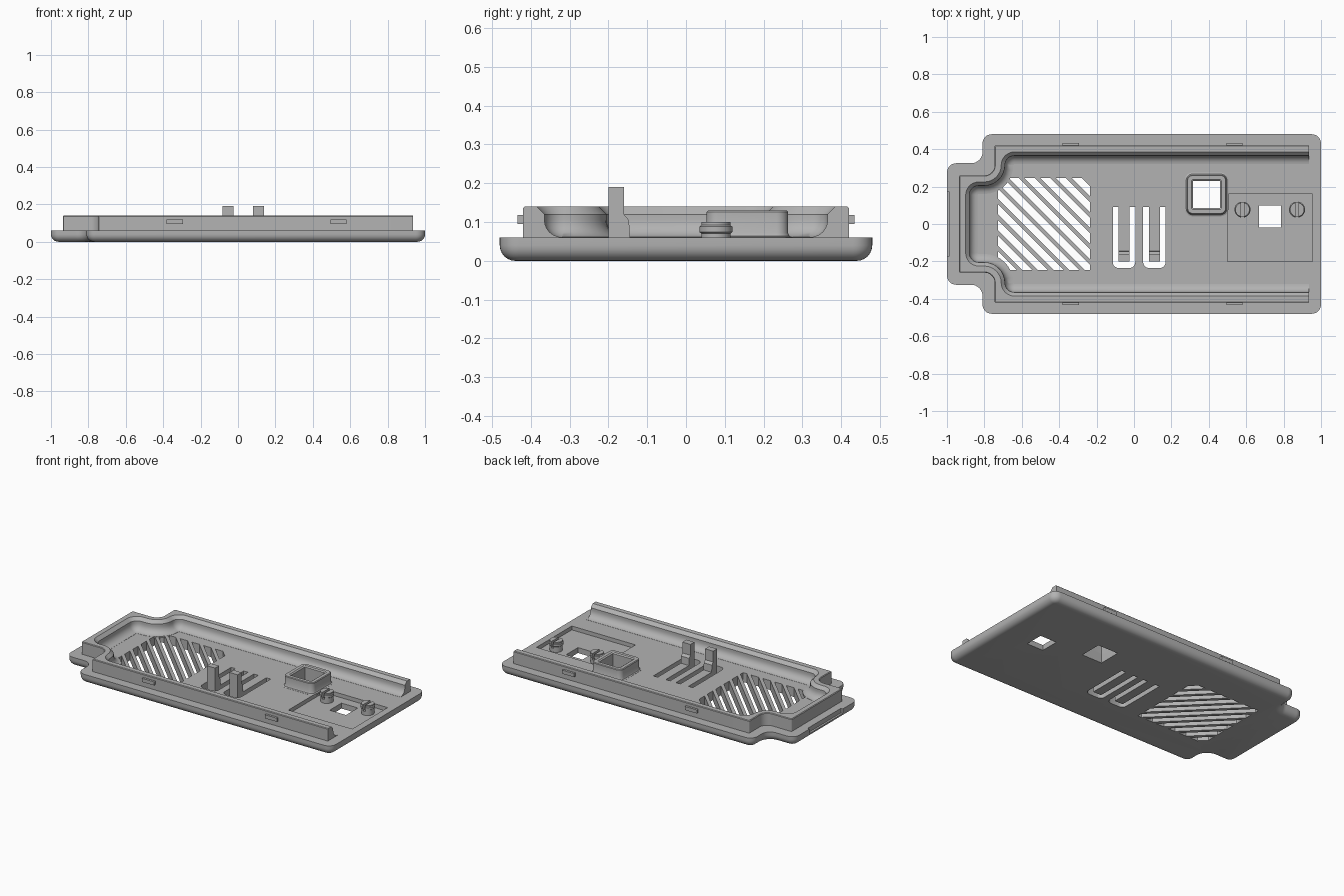
import bpy, bmesh, math
from mathutils import Vector

if "Cube" in bpy.data.objects:
    bpy.data.objects.remove(bpy.data.objects["Cube"])

grey = bpy.data.materials.new("plastic grey")
grey.diffuse_color = (0.45, 0.45, 0.45, 1)
grey.use_nodes = True
grey.node_tree.nodes["Principled BSDF"].inputs["Base Color"].default_value = grey.diffuse_color


def finish(name, bm):
    """Turn a bmesh into a smooth-by-angle grey object."""
    bmesh.ops.recalc_face_normals(bm, faces=bm.faces)
    me = bpy.data.meshes.new(name)
    bm.to_mesh(me)
    bm.free()
    me.materials.append(grey)
    ob = bpy.data.objects.new(name, me)
    bpy.context.collection.objects.link(ob)
    return ob


def rounded(corners, closed=True, seg=8):
    """Round right-angled corners given as (x, y, radius)."""
    n, out = len(corners), []
    for i, (x, y, r) in enumerate(corners):
        p = Vector((x, y))
        if not closed and i in (0, n - 1):
            out.append(p)
            continue
        u = (Vector(corners[i - 1][:2]) - p).normalized()
        v = (Vector(corners[(i + 1) % n][:2]) - p).normalized()
        c = p + (u + v) * r
        for k in range(seg + 1):
            t = math.pi / 2 * k / seg
            out.append(c - r * (v * math.cos(t) + u * math.sin(t)))
    return out


def loft(bm, rings, around=True, wrap=False):
    """Skin (points, z) rings; cap whatever stays open."""
    vs = [[bm.verts.new((p[0], p[1], z)) for p in pts] for pts, z in rings]
    n, m = len(vs[0]), len(vs)
    for j in range(m if wrap else m - 1):
        a, b = vs[j], vs[(j + 1) % m]
        for i in range(n if around else n - 1):
            k = (i + 1) % n
            bm.faces.new((a[i], a[k], b[k], b[i]))
    if not wrap:
        bm.faces.new(vs[0])
        bm.faces.new(vs[-1])
    elif not around:
        bm.faces.new([r[0] for r in vs])
        bm.faces.new([r[-1] for r in vs])


def prism(bm, pts, z0, z1):
    loft(bm, [(pts, z0), (pts, z1)])


def rect(x0, x1, y0, y1):
    return [(x0, y0), (x1, y0), (x1, y1), (x0, y1)]


def cut(target, bm):
    """Subtract a bmesh from an object and discard the cutter."""
    tool = finish("cutter", bm)
    tool.hide_render = True
    mod = target.modifiers.new("cut", 'BOOLEAN')
    mod.object, mod.operation, mod.solver = tool, 'DIFFERENCE', 'EXACT'
    dg = bpy.context.evaluated_depsgraph_get()
    me = bpy.data.meshes.new_from_object(target.evaluated_get(dg))
    target.modifiers.clear()
    target.data = me
    bpy.data.objects.remove(tool)


def mirrored(half):
    return half + [(x, -y, r) for x, y, r in reversed(half)]


# Base plate with rounded underside edge and narrower tab at the left
def plate_outline(d):
    return rounded(mirrored([(1 - d, .48 - d, .05 - d), (-.81 + d, .48 - d, .05 - d),
                             (-.81 + d, .325 - d, .06 + d), (-1 + d, .325 - d, .05 - d)]))


bm = bmesh.new()
R = .04
arc = [math.pi / 2 * k / 6 for k in range(7)]
loft(bm, [(plate_outline(R * (1 - math.sin(t))), R * (1 - math.cos(t))) for t in arc]
     + [(plate_outline(0), .06)])
base = finish("base_plate", bm)

# Shallow rectangular pocket and the notch in the tab edge
bm = bmesh.new()
prism(bm, rect(.5, .955, -.2, .16), .035, .2)
prism(bm, rect(-1.1, -.986, -.17, .17), .03, .2)
cut(base, bm)

# Through openings: two square windows, diagonal vents, U-shaped slots
bm = bmesh.new()
prism(bm, rect(.668, .785, -.02, .1), -.1, .2)
prism(bm, rect(.316, .46, .086, .23), -.1, .2)
cx, h, pitch, w = -.481, .246, .084, .027


def vent_line(c):
    return ((c - h, h), (h, c - h)) if c >= 0 else ((-h, c + h), (c + h, -h))


for k in range(-5, 6):
    a, b = vent_line(k * pitch - w), vent_line(k * pitch + w)
    pts = [a[0], a[1], b[1], b[0]]
    if k == 0:
        pts = [a[0], a[1], (h, -h), b[1], b[0], (-h, h)]
    prism(bm, [(x + cx, y) for x, y in pts], -.1, .2)
keys = (-.053, .109)
for x in keys:
    outer = rounded([(x - .06, .092, 0), (x - .06, -.235, .03),
                     (x + .06, -.235, .03), (x + .06, .092, 0)], closed=False, seg=5)
    tongue = [(x + .029, .092), (x + .029, -.2), (x - .029, -.2), (x - .029, .092)]
    prism(bm, list(outer) + tongue, -.1, .2)
cut(base, bm)


# Raised rim: lip, inner chamfer and fillet, open at the right end
def rim_path(d):
    ra = .005 if d < .02 else .105 - d
    return rounded(mirrored([(.935, .42 - d, 0), (-.745 + d, .42 - d, ra),
                             (-.745 + d, .26 - d, .055 + d),
                             (-.935 + d, .26 - d, ra)]), closed=False)


bm = bmesh.new()
profile = [(0, .05), (0, .136), (.004, .14), (.035, .14), (.055, .12)]
profile += [(.055 + .045 * (1 - math.cos(t)), .106 - .045 * math.sin(t)) for t in arc]
profile += [(.1, .05)]
loft(bm, [(rim_path(d), z) for d, z in profile], around=False, wrap=True)
finish("rim_wall", bm)

# Snap clips on the outside of the rim
bm = bmesh.new()
for x in (-.338, .538):
    for s in (-1, 1):
        prism(bm, rect(x - .043, x + .043, min(s * .4, s * .434), max(s * .4, s * .434)), .095, .118)
finish("snap_clips", bm)


# Square socket around the upper window
def square(half, r):
    x, y = .388, .158
    return rounded([(x - half, y - half, r), (x + half, y - half, r),
                    (x + half, y + half, r), (x - half, y + half, r)])


bm = bmesh.new()
loft(bm, [(square(a, r), z) for a, r, z in
          [(.117, .042, .05), (.117, .042, .061), (.109, .034, .064), (.105, .03, .072),
           (.105, .03, .126), (.101, .026, .13), (.08, .008, .13), (.072, .002, .124),
           (.072, .002, .05)]], wrap=True)
finish("socket", bm)

# Key posts standing on the tongues
for i, x in enumerate(keys):
    bm = bmesh.new()
    side = [(-.2, .04), (-.2, .19), (-.16, .19), (-.16, .12), (-.147, .105), (-.143, .04)]
    ends = [[bm.verts.new((x + s, y, z)) for y, z in side] for s in (-.029, .029)]
    for f in ends:
        bm.faces.new(f)
    for j in range(len(side)):
        k = (j + 1) % len(side)
        bm.faces.new((ends[0][j], ends[0][k], ends[1][k], ends[1][j]))
    finish("key_post_%d" % (i + 1), bm)

# Slotted retaining pegs in the pocket
for i, x in enumerate((.58, .872)):
    bm = bmesh.new()
    loft(bm, [([(x + r * math.cos(a * math.tau / 32), .077 + r * math.sin(a * math.tau / 32))
                for a in range(32)], z)
              for r, z in [(.038, .03), (.038, .07), (.043, .074), (.043, .088),
                           (.038, .092), (.038, .1)]])
    peg = finish("peg_%d" % (i + 1), bm)
    bm = bmesh.new()
    prism(bm, rect(x - .008, x + .008, 0, .15), .06, .2)
    cut(peg, bm)

# Smooth the rounded surfaces, keep hard edges
for ob in bpy.context.scene.objects:
    ob.select_set(True)
    bpy.context.view_layer.objects.active = ob
bpy.ops.object.shade_smooth_by_angle(angle=math.radians(30))
